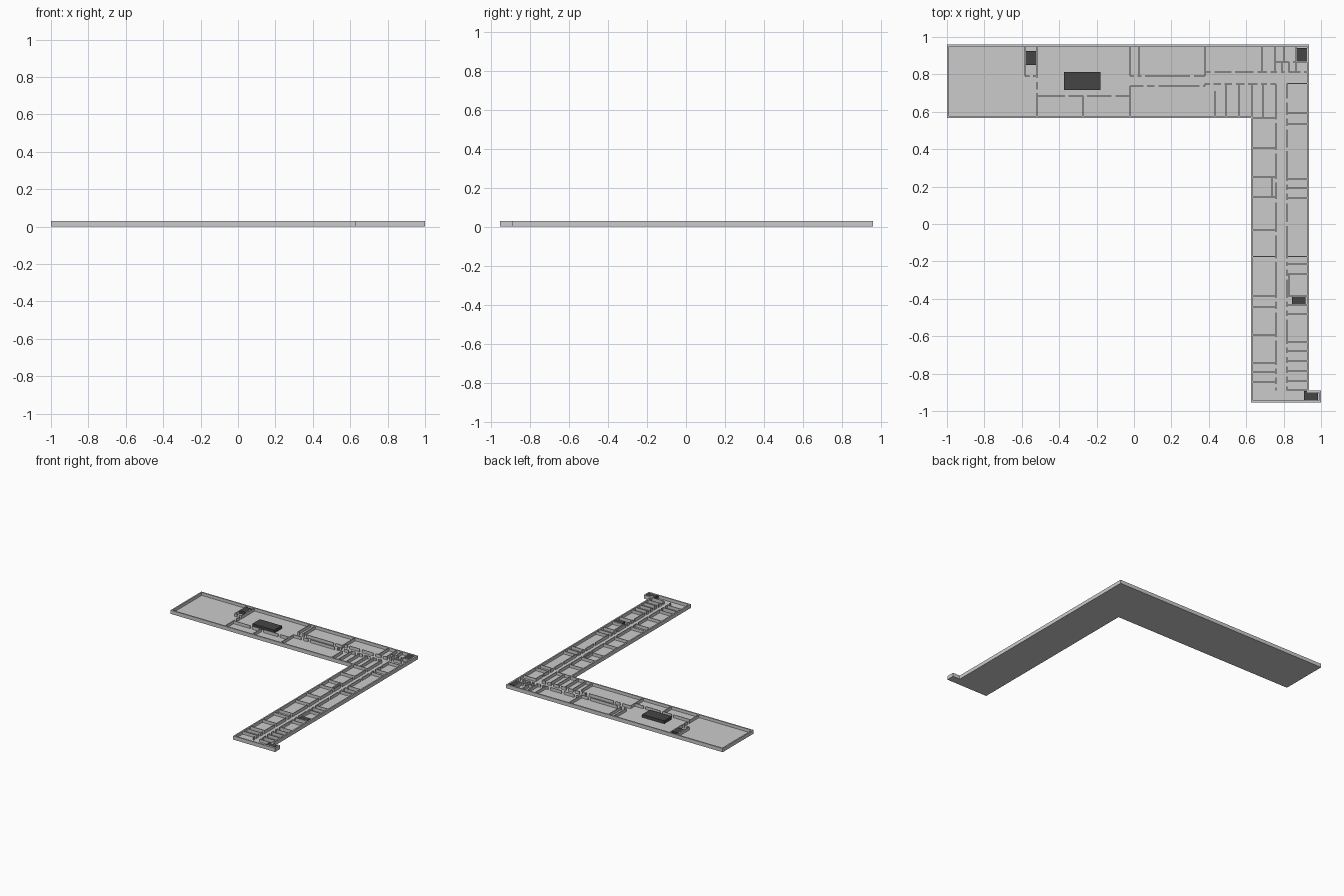
import bpy, bmesh

if "Cube" in bpy.data.objects:
    bpy.data.objects.remove(bpy.data.objects["Cube"])

H = 0.03        # wall top
FLOOR = 0.006   # floor slab top
T = 0.006       # inner wall thickness
DOOR = 0.02     # doorway width


def boxes_object(name, boxes, z0, z1):
    bm = bmesh.new()
    for x0, x1, y0, y1 in boxes:
        vs = bmesh.ops.create_cube(bm, size=1)["verts"]
        for v in vs:
            v.co.x = x1 if v.co.x > 0 else x0
            v.co.y = y1 if v.co.y > 0 else y0
            v.co.z = z1 if v.co.z > 0 else z0
    me = bpy.data.meshes.new(name)
    bm.to_mesh(me)
    bm.free()
    ob = bpy.data.objects.new(name, me)
    bpy.context.collection.objects.link(ob)
    return ob


def pieces(a, b, doors):
    """Split a run into solid pieces between doorways."""
    out, start = [], a
    for d in sorted(doors):
        if a < d < b:
            if d - DOOR / 2 > start:
                out.append((start, d - DOOR / 2))
            start = d + DOOR / 2
    if b > start:
        out.append((start, b))
    return out


def wall_x(y, x0, x1, doors=()):
    return [(a, b, y - T / 2, y + T / 2) for a, b in pieces(x0, x1, doors)]


def wall_y(x, y0, y1, doors=()):
    return [(x - T / 2, x + T / 2, a, b) for a, b in pieces(y0, y1, doors)]


def extrude_outline(name, pts, z0, z1):
    bm = bmesh.new()
    f = bm.faces.new([bm.verts.new((x, y, z0)) for x, y in pts])
    r = bmesh.ops.extrude_face_region(bm, geom=[f])
    for v in r["geom"]:
        if isinstance(v, bmesh.types.BMVert):
            v.co.z = z1
    bmesh.ops.recalc_face_normals(bm, faces=bm.faces)
    me = bpy.data.meshes.new(name)
    bm.to_mesh(me)
    bm.free()
    ob = bpy.data.objects.new(name, me)
    bpy.context.collection.objects.link(ob)


# Building outline: long wing, long leg, small stair annex
XW, XI, XE, XA = -1.0, 0.625, 0.935, 1.0
YN, YI, YS, YA = 0.96, 0.567, -0.955, -0.89
outline = [(XW, YN), (XW, YI), (XI, YI), (XI, YS), (XA, YS), (XA, YA), (XE, YA), (XE, YN)]
extrude_outline("floor_slab", outline, 0, FLOOR)

# Outer walls
W = 0.011
boxes_object("outer_walls", [
    (XW, XE, YN - W, YN), (XW, XW + W, YI, YN), (XW, XI + W, YI, YI + W),
    (XI, XI + W, YS, YI), (XI, XA, YS, YS + W), (XA - W, XA, YS, YA),
    (XE - W, XA, YA - W, YA), (XE - W, XE, YA, YN)], 0, H)

# Wing: hall and large rooms
wing = []
wing += wall_y(-0.583, 0.79, YN) + wall_x(0.79, -0.583, -0.519, [-0.55])
wing += wall_y(-0.519, YI, YN, [0.77, 0.71])
wing += wall_x(0.684, -0.519, -0.021, [-0.36, -0.26, -0.11])
wing += wall_y(-0.273, YI, 0.684)
wing += wall_y(-0.021, YI, 0.738) + wall_y(-0.021, 0.791, YN)
wing += wall_y(0.027, 0.791, YN)
wing += wall_x(0.791, -0.021, 0.38, [0.01, 0.05, 0.31])
wing += wall_x(0.738, -0.021, 0.38, [0.06, 0.12, 0.36])
wing += wall_y(0.38, 0.791, YN) + wall_y(0.38, 0.738, 0.752)
boxes_object("wing_partitions", wing, FLOOR, H)

# Corner: small rooms around the bend
corner = wall_x(0.813, 0.38, XE, [0.42, 0.53, 0.65, 0.72, 0.775, 0.815, 0.9])
corner += wall_x(0.749, 0.38, 0.76, [0.415, 0.475, 0.535, 0.6, 0.67, 0.72])
corner += wall_x(0.866, 0.754, XE, [0.84])
for x, low in [(0.684, 0.813), (0.754, 0.813), (0.802, 0.866), (0.866, 0.813),
               (0.791, 0.813), (0.829, 0.813)]:
    corner += wall_y(x, low, 0.866 if x in (0.791, 0.829) else YN)
for x in (0.433, 0.492, 0.561, 0.631, 0.69):
    corner += wall_y(x, YI, 0.71 if x == 0.433 else 0.749)
corner += wall_x(YI, XI, 0.76) + wall_x(0.752, 0.818, XE)
boxes_object("corner_partitions", corner, FLOOR, H)

# Leg: rooms on both sides of a corridor, one doorway per room
west = [0.406, 0.251, 0.144, -0.032, -0.174, -0.385, -0.444, -0.594, -0.743, -0.791, -0.845]
east = [0.594, 0.535, 0.241, 0.193, 0.139, -0.174, -0.214, -0.267, -0.385, -0.433,
        -0.481, -0.631, -0.68, -0.733, -0.786, -0.84, -0.888]
leg = []
for y in west:
    leg += wall_x(y, XI, 0.76)
for y in east:
    leg += wall_x(y, 0.818, XE)
leg += wall_y(0.76, -0.89, 0.749, [y - 0.02 for y in west] + [0.55])
leg += wall_y(0.818, -0.89, 0.752, [y - 0.02 for y in east] + [0.4, 0.0, 0.66])
leg += wall_y(0.738, 0.144, 0.251) + wall_y(0.829, -0.385, -0.267)
boxes_object("leg_partitions", leg, FLOOR, H)

# Dark solid cores: stairwells and hall block
dark = bpy.data.materials.new("dark_grey")
dark.diffuse_color = (0.06, 0.06, 0.06, 1)
dark.use_nodes = True
dark.node_tree.nodes["Principled BSDF"].inputs["Base Color"].default_value = dark.diffuse_color
cores = [("hall_block", -0.374, -0.178, 0.717, 0.813),
         ("wing_stairs", -0.583, -0.519, 0.85, 0.925),
         ("corner_stairs", 0.868, 0.927, 0.87, 0.94),
         ("leg_stairs", 0.845, 0.918, -0.433, -0.388),
         ("annex_stairs", 0.909, 0.985, -0.944, -0.893)]
for name, *box in cores:
    ob = boxes_object(name, [box], FLOOR, H)
    ob.data.materials.append(dark)
